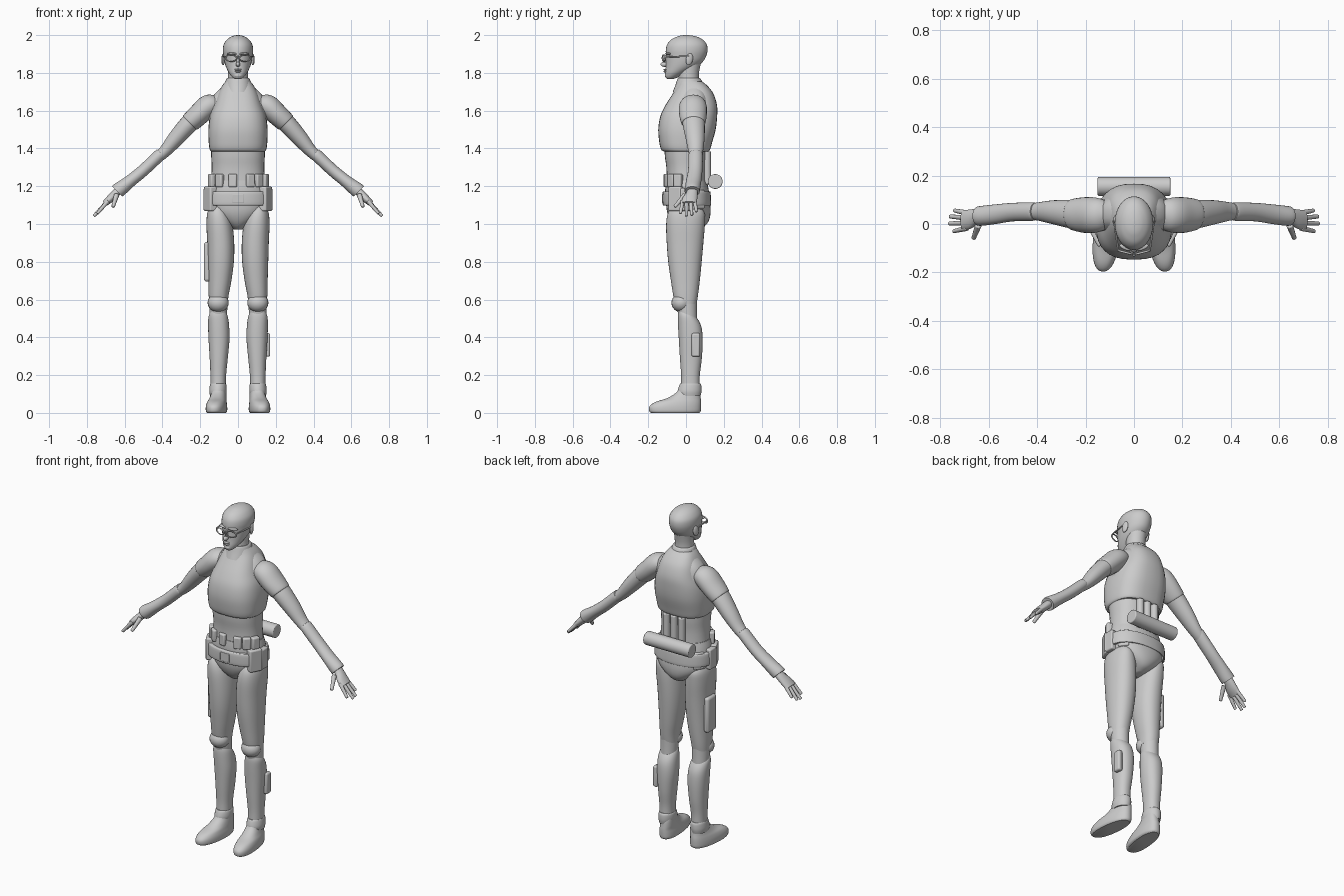
import bpy, bmesh, math
from mathutils import Vector, Matrix

grey = bpy.data.materials.new("plain_grey")
grey.diffuse_color = (0.6, 0.6, 0.6, 1)


def finish(name, bm, angle=40):
    bmesh.ops.recalc_face_normals(bm, faces=bm.faces[:])
    me = bpy.data.meshes.new(name)
    bm.to_mesh(me)
    bm.free()
    me.materials.append(grey)
    ob = bpy.data.objects.new(name, me)
    bpy.context.collection.objects.link(ob)
    bpy.ops.object.select_all(action='DESELECT')
    ob.select_set(True)
    bpy.context.view_layer.objects.active = ob
    bpy.ops.object.shade_smooth_by_angle(angle=math.radians(angle))
    return ob


def smooth_rows(rows, steps=4):
    # Catmull-Rom curve through the cross-sections
    out = []
    for i in range(len(rows) - 1):
        a, b, c, d = (rows[max(i - 1, 0)], rows[i], rows[i + 1], rows[min(i + 2, len(rows) - 1)])
        for k in range(steps):
            t = k / steps
            out.append([0.5 * (2 * q + (r - p) * t + (2 * p - 5 * q + 4 * r - s) * t * t
                               + (3 * q - p - 3 * r + s) * t ** 3) for p, q, r, s in zip(a, b, c, d)])
    return out + [list(rows[-1])]


def loft(name, rows, axis=(0, 0, 1), power=2.0, n=32, shear=0.0):
    # rows: centre x, y, z, then radius across and radius in depth
    t = Vector(axis).normalized()
    v = Vector((0, 1, 0))
    u = v.cross(t)
    bm = bmesh.new()
    rings = []
    for x, y, z, ru, rv in smooth_rows(rows):
        ring = []
        for k in range(n):
            a = 2 * math.pi * k / n
            c, s = math.cos(a), math.sin(a)
            c = math.copysign(abs(c) ** (2 / power), c)
            s = math.copysign(abs(s) ** (2 / power), s)
            p = Vector((x, y, z)) + u * c * ru + v * s * rv
            p.x += shear * (p.y + 0.06)
            ring.append(bm.verts.new(p))
        rings.append(ring)
    for r0, r1 in zip(rings, rings[1:]):
        for k in range(n):
            bm.faces.new((r0[k], r0[(k + 1) % n], r1[(k + 1) % n], r1[k]))
    bm.faces.new(rings[0])
    bm.faces.new(rings[-1])
    return finish(name, bm)


def body(name, rows, **kw):
    # symmetric upright part: height, half width, front y, back y
    return loft(name, [(0, (f + b) / 2, z, w, (b - f) / 2) for z, w, f, b in rows], **kw)


def limb(name, s, rows, **kw):
    # upright part on one side: height, inner x, outer x, front y, back y
    return loft(name, [(s * (i + o) / 2, (f + b) / 2, z, (o - i) / 2, (b - f) / 2)
                       for z, i, o, f, b in rows], **kw)


def arm(name, s, rows):
    # slanting part: x, z, thickness, front y, back y
    return loft(name, [(s * x, (f + b) / 2, z, r, (b - f) / 2) for x, z, r, f, b in rows],
                axis=(s * 0.7, 0, -0.7), n=24)


def ball(name, at, size, rot=(0, 0, 0)):
    bm = bmesh.new()
    bmesh.ops.create_uvsphere(bm, u_segments=20, v_segments=12, radius=1)
    ob = finish(name, bm)
    ob.location, ob.scale, ob.rotation_euler = at, size, rot
    return ob


def rod(name, p, q, r0, r1, n=16, bevel=0.0):
    p, q = Vector(p), Vector(q)
    bm = bmesh.new()
    bmesh.ops.create_cone(bm, cap_ends=True, segments=n, radius1=r0, radius2=r1, depth=(q - p).length)
    rot = (q - p).to_track_quat('Z', 'Y').to_matrix().to_4x4()
    bm.transform(Matrix.Translation((p + q) / 2) @ rot)
    ob = finish(name, bm)
    if bevel:
        m = ob.modifiers.new("round", 'BEVEL')
        m.width, m.segments = bevel, 3
    return ob


def box(name, at, size, turn=0.0, bevel=0.008):
    bm = bmesh.new()
    bmesh.ops.create_cube(bm, size=1)
    bm.transform(Matrix.Translation(at) @ Matrix.Rotation(turn, 4, 'Z') @ Matrix.Diagonal((*size, 1)))
    ob = finish(name, bm)
    m = ob.modifiers.new("round", 'BEVEL')
    m.width, m.segments = bevel, 3
    return ob


# Trunk
body("abdomen", [(1.14, .15, -.105, .11), (1.28, .14, -.103, .105), (1.36, .142, -.112, .11),
                 (1.43, .145, -.115, .11)], power=2.3)
body("chest_vest", [(1.385, .143, -.12, .12), (1.395, .15, -.132, .128), (1.43, .155, -.141, .138),
                    (1.50, .157, -.147, .157), (1.57, .148, -.136, .165), (1.63, .127, -.108, .164),
                    (1.69, .106, -.07, .145), (1.73, .085, -.045, .115), (1.755, .066, -.038, .085)], power=2.6)
body("shoulder_underlayer", [(1.45, .148, -.1, .12), (1.55, .155, -.08, .13), (1.62, .155, -.06, .13),
                             (1.68, .13, -.035, .12), (1.72, .09, -.02, .1)], power=2.4)
body("collar", [(1.70, .075, -.07, .11), (1.735, .071, -.056, .095), (1.765, .063, -.046, .08),
                (1.772, .058, -.042, .074)])
body("neck", [(1.72, .056, -.04, .072), (1.79, .052, -.04, .068), (1.86, .055, -.04, .08)])
body("pelvis", [(.972, .025, -.035, .06), (.99, .052, -.06, .1), (1.02, .1, -.083, .122),
                (1.06, .145, -.099, .13), (1.11, .162, -.106, .128), (1.18, .158, -.11, .12),
                (1.23, .146, -.106, .11)], power=2.2)

# Belt with pouches set around it
body("belt", [(1.098, .172, -.117, .128), (1.106, .178, -.124, .133), (1.165, .176, -.124, .13),
              (1.173, .168, -.116, .124)], power=2.3)


def pouch(name, deg, z, w, d, h, out=0.0):
    a = math.radians(deg)
    at = (math.sin(a) * (.165 + out), -math.cos(a) * (.112 + out), z)
    box(name, at, (w, d, h), a)


for deg in (-62, -38, -10, 24, 44, 66):
    pouch("belt_pouch", deg, 1.23, .045, .035, .07, -.01)
for s in (-1, 1):
    pouch("hip_pouch", s * 62, 1.133, .075, .045, .13)
    pouch("side_pouch", s * 90, 1.13, .06, .035, .12)
    pouch("rear_pouch", s * 128, 1.13, .06, .03, .10)
box("belt_buckle", (0, -.122, 1.135), (.06, .012, .05), bevel=.004)

# Rear roll and canisters
rod("rear_roll", (-.15, .155, 1.225), (.15, .155, 1.225), .039, .039, 28, .005)
for x in (-.05, 0, .05):
    rod("rear_canister", (x, .112, 1.21), (x, .112, 1.385), .021, .021, 16, .005)

# Head and face
body("head", [(1.768, .018, -.1, -.065), (1.778, .031, -.109, -.04), (1.80, .048, -.11, .0),
              (1.83, .063, -.107, .055), (1.86, .072, -.106, .09), (1.89, .077, -.106, .107),
              (1.92, .08, -.107, .114), (1.95, .076, -.1, .11), (1.975, .06, -.08, .09),
              (1.99, .04, -.052, .062), (1.997, .022, -.03, .036), (2.0, .005, -.005, .012)])
ball("nose", (0, -.112, 1.845), (.012, .023, .013))
ball("nose_bridge", (0, -.107, 1.868), (.008, .013, .026), (-.3, 0, 0))
ball("upper_lip", (0, -.108, 1.817), (.02, .012, .005))
ball("lower_lip", (0, -.108, 1.807), (.017, .011, .005))
ball("chin", (0, -.098, 1.786), (.022, .014, .013))
rod("glasses_bridge", (-.01, -.122, 1.885), (.01, -.122, 1.885), .003, .003, 8)
for s in (-1, 1):
    ball("ear", (s * .078, .018, 1.872), (.009, .019, .032), (-.2, 0, s * .25))
    ball("brow", (s * .033, -.096, 1.901), (.028, .012, .007), (0, 0, s * .35))
    bpy.ops.mesh.primitive_torus_add(major_segments=28, minor_segments=8, major_radius=.03, minor_radius=.0045,
                                     location=(s * .036, -.117, 1.878), rotation=(math.pi / 2, 0, s * .25))
    rim = bpy.context.object
    rim.name, rim.scale = "glasses_rim", (1, .6, 1)
    rim.data.materials.append(grey)
    bpy.ops.object.shade_smooth()
    rod("glasses_temple", (s * .065, -.109, 1.885), (s * .083, .015, 1.888), .004, .004, 8)

for s in (-1, 1):
    # Arm
    arm("shoulder_pad", s, [(.10, 1.655, .04, .0, .08), (.13, 1.645, .054, -.025, .1),
                            (.165, 1.62, .06, -.037, .11), (.21, 1.577, .057, -.036, .11),
                            (.25, 1.54, .053, -.026, .104), (.256, 1.534, .047, -.02, .1)])
    arm("upper_arm", s, [(.20, 1.585, .048, -.02, .1), (.26, 1.53, .049, -.018, .1),
                         (.33, 1.452, .043, -.002, .098), (.39, 1.382, .032, .013, .09),
                         (.45, 1.33, .026, .022, .08)])
    arm("forearm_guard", s, [(.408, 1.375, .026, .02, .085), (.418, 1.363, .032, .013, .089),
                             (.50, 1.285, .032, .011, .087), (.57, 1.228, .033, .0, .081),
                             (.625, 1.185, .039, -.007, .075), (.64, 1.172, .038, -.007, .073)])
    # Hand
    arm("palm", s, [(.615, 1.195, .022, .005, .06), (.645, 1.165, .022, .002, .062),
                    (.675, 1.135, .021, -.02, .06), (.705, 1.108, .016, -.025, .056)])
    for y0, y1, x, z in ((-.017, -.03, .745, 1.055), (.004, .002, .763, 1.042),
                         (.025, .031, .76, 1.046), (.045, .056, .742, 1.065)):
        rod("finger", (s * .688, y0, 1.122), (s * x, y1, z), .0115, .008, 12, .004)
    rod("thumb", (s * .642, -.005, 1.155), (s * .662, -.06, 1.09), .014, .009, 12, .004)

    # Leg
    limb("thigh", s, [(1.10, .075, .145, -.07, .07), (1.06, .05, .162, -.095, .098),
                      (1.0, .03, .167, -.105, .1), (.90, .02, .163, -.102, .092),
                      (.80, .022, .16, -.094, .083), (.70, .035, .157, -.08, .073),
                      (.62, .05, .155, -.067, .063), (.57, .056, .152, -.055, .055)], power=2.2)
    limb("knee", s, [(.60, .056, .152, -.05, .058), (.54, .057, .152, -.045, .058), (.47, .06, .15, -.03, .06)])
    ball("knee_pad", (s * .105, -.025, .583), (.056, .052, .05))
    limb("shin_guard", s, [(.535, .065, .145, -.04, .02), (.51, .054, .156, -.043, .052),
                           (.46, .047, .158, -.042, .08), (.39, .045, .156, -.038, .088),
                           (.29, .054, .15, -.032, .084), (.20, .063, .146, -.026, .073),
                           (.13, .065, .145, -.026, .072), (.11, .068, .143, -.022, .07)], power=2.2)
    limb("boot_cuff", s, [(.155, .066, .146, -.03, .075), (.145, .061, .149, -.036, .081),
                          (.115, .06, .152, -.044, .082), (.09, .066, .148, -.04, .077)])
    limb("boot", s, [(0, .068, .162, -.185, .07), (.01, .06, .168, -.195, .078), (.035, .06, .168, -.193, .08),
                     (.058, .064, .163, -.162, .08), (.078, .067, .155, -.1, .078),
                     (.105, .07, .148, -.055, .075), (.13, .072, .145, -.035, .07)],
         power=2.3, shear=-s * .1)

# Single-sided leg equipment
box("thigh_pack", (-.163, .005, .80), (.034, .085, .21), bevel=.014)
box("calf_pack", (.155, .052, .36), (.03, .045, .125), bevel=.01)
